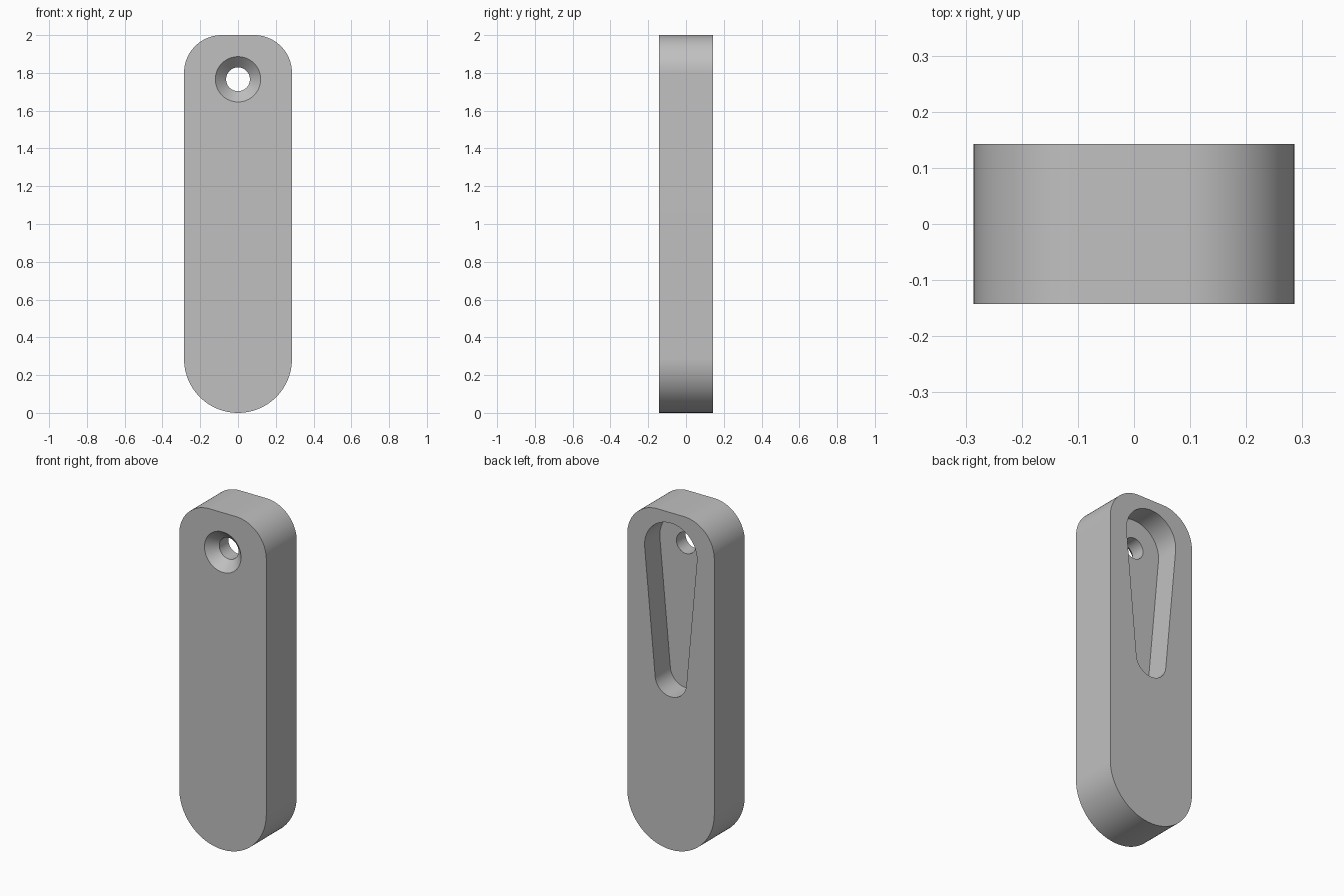
import bpy, bmesh
from math import sin, cos, pi, asin, radians

if "Cube" in bpy.data.objects:
    bpy.data.objects.remove(bpy.data.objects["Cube"], do_unlink=True)

HALF_W = 2 / 7
HALF_D = 1 / 7
HOLE_Z = 1.766

grey = bpy.data.materials.new("plain grey")
grey.use_nodes = True
grey.diffuse_color = (0.53, 0.53, 0.53, 1)
grey.node_tree.nodes["Principled BSDF"].inputs["Base Color"].default_value = grey.diffuse_color


def arc(cx, cz, r, start, end, steps):
    """Points of an arc in the XZ plane, angles in radians."""
    angles = [start + (end - start) * i / steps for i in range(steps + 1)]
    return [(cx + r * cos(a), cz + r * sin(a)) for a in angles]


def finish(name, bm):
    bmesh.ops.recalc_face_normals(bm, faces=bm.faces)
    mesh = bpy.data.meshes.new(name)
    bm.to_mesh(mesh)
    bm.free()
    mesh.materials.append(grey)
    ob = bpy.data.objects.new(name, mesh)
    bpy.context.collection.objects.link(ob)
    return ob


def prism(name, outline, y0, y1):
    """Extrude an XZ outline from y0 to y1."""
    bm = bmesh.new()
    face = bm.faces.new([bm.verts.new((x, y0, z)) for x, z in outline])
    grown = bmesh.ops.extrude_face_region(bm, geom=[face])["geom"]
    moved = [v for v in grown if isinstance(v, bmesh.types.BMVert)]
    bmesh.ops.translate(bm, verts=moved, vec=(0, y1 - y0, 0))
    return finish(name, bm)


def lathe(name, profile, z, sides=64):
    """Turn a (radius, y) profile around the Y direction at height z."""
    bm = bmesh.new()
    rings = [[bm.verts.new((x, y, zz)) for x, zz in arc(0, z, r, 0, 2 * pi, sides)[:-1]]
             for r, y in profile]
    for a, b in zip(rings, rings[1:]):
        for i in range(sides):
            j = (i + 1) % sides
            bm.faces.new((a[i], a[j], b[j], b[i]))
    bm.faces.new(rings[0])
    bm.faces.new(rings[-1])
    return finish(name, bm)


# Bar: round bottom end, softly rounded top corners
R = 0.2
outline = (arc(0, HALF_W, HALF_W, pi, 2 * pi, 64)
           + arc(HALF_W - R, 2 - R, R, 0, pi / 2, 32)
           + arc(R - HALF_W, 2 - R, R, pi / 2, pi, 32))
body = prism("tag_body", outline, -HALF_D, HALF_D)

# Tapered keyhole pocket in the back, half the thickness deep
BIG, SMALL, LOW_Z = 0.172, 0.103, 1.01
tilt = asin((BIG - SMALL) / (HOLE_Z - LOW_Z))
pocket_outline = (arc(0, HOLE_Z, BIG, -tilt, pi + tilt, 48)
                  + arc(0, LOW_Z, SMALL, pi + tilt, 2 * pi - tilt, 40))
pocket = prism("pocket_cutter", pocket_outline, 0, HALF_D + 0.1)

# Countersunk screw hole from the front
HOLE_R, SINK_R = 0.063, 0.12
sink = SINK_R - HOLE_R
screw = lathe("screw_hole_cutter",
              [(SINK_R + 0.05, -HALF_D - 0.05), (HOLE_R, -HALF_D + sink), (HOLE_R, 0.05)],
              HOLE_Z)

# Cut both shapes out of the bar
bpy.context.view_layer.objects.active = body
for cutter in (pocket, screw):
    cutter.hide_render = True
    mod = body.modifiers.new(cutter.name, "BOOLEAN")
    mod.operation = "DIFFERENCE"
    mod.solver = "EXACT"
    mod.object = cutter
    bpy.ops.object.modifier_apply(modifier=mod.name)
    bpy.data.objects.remove(cutter, do_unlink=True)

# Smooth curved walls, crisp rims
bpy.ops.object.select_all(action="DESELECT")
body.select_set(True)
bpy.ops.object.shade_smooth_by_angle(angle=radians(30))
